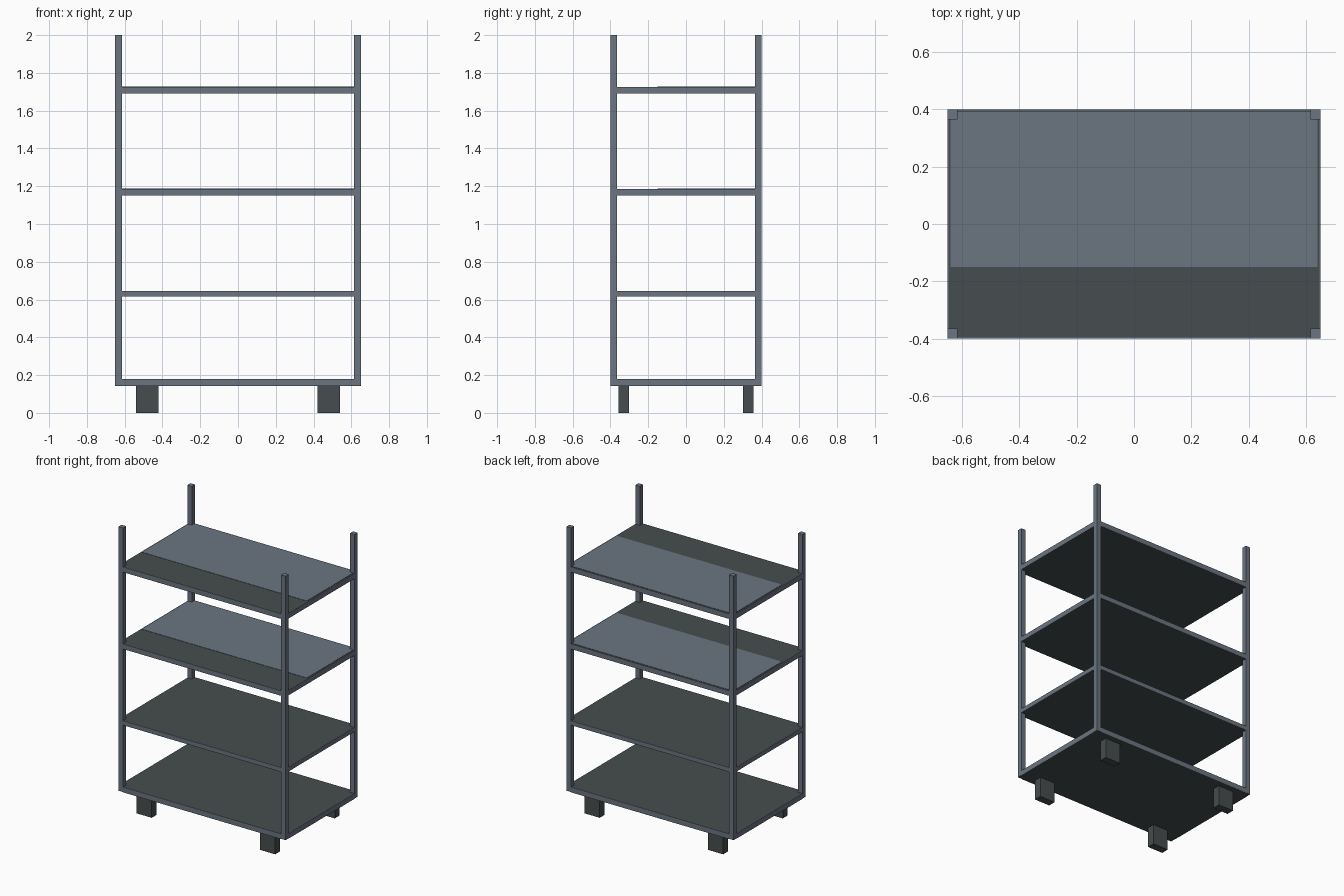
import bpy
import bmesh

if "Cube" in bpy.data.objects:
    bpy.data.objects.remove(bpy.data.objects["Cube"])


def material(name, rgb):
    m = bpy.data.materials.new(name)
    m.diffuse_color = (*rgb, 1.0)
    m.use_nodes = True
    m.node_tree.nodes["Principled BSDF"].inputs["Base Color"].default_value = m.diffuse_color
    return m


STEEL = material("blue_grey_steel", (0.147, 0.177, 0.217))
DARK = material("dark_grey", (0.061, 0.074, 0.077))


def box(name, lo, hi, mat):
    bm = bmesh.new()
    bmesh.ops.create_cube(bm, size=1.0)
    for v in bm.verts:
        v.co = [(lo[i] + hi[i]) / 2 + v.co[i] * (hi[i] - lo[i]) for i in range(3)]
    me = bpy.data.meshes.new(name)
    bm.to_mesh(me)
    bm.free()
    me.materials.append(mat)
    ob = bpy.data.objects.new(name, me)
    bpy.context.collection.objects.link(ob)
    return ob


def mirrored_box(name, lo, hi, mat, sx, sy):
    # box given in the +x +y quarter, flipped by the signs
    xs = sorted((lo[0] * sx, hi[0] * sx))
    ys = sorted((lo[1] * sy, hi[1] * sy))
    return box(name, (xs[0], ys[0], lo[2]), (xs[1], ys[1], hi[2]), mat)


W, D, P, T = 0.65, 0.40, 0.035, 0.004  # half width, half depth, post size, rim thickness

# corner posts and feet
for sx in (-1, 1):
    for sy in (-1, 1):
        mirrored_box("corner_post", (W - P, D - P, 0.145), (W, D, 2.0), STEEL, sx, sy)
        mirrored_box("foot", (0.42, 0.303, 0.0), (0.54, 0.358, 0.145), DARK, sx, sy)

# shelves with steel edge rims
for z0, z1, two_tone in ((0.143, 0.18, False), (0.615, 0.646, False),
                         (1.15, 1.185, True), (1.69, 1.726, True)):
    box("shelf_board", (-W + T, -D + T, z0), (W - T, D - T, z1), DARK)
    for s in (-1, 1):
        mirrored_box("long_rim", (-W + P, D - T, z0), (W - P, D, z1), STEEL, 1, s)
        mirrored_box("short_rim", (W - T, -D + P, z0), (W, D - P, z1), STEEL, s, 1)
    if two_tone:
        # lighter rear portion of the upper shelf surfaces
        box("shelf_light_panel", (-0.64, -0.15, z1 - 0.002), (0.64, 0.39, z1 + 0.002), STEEL)
